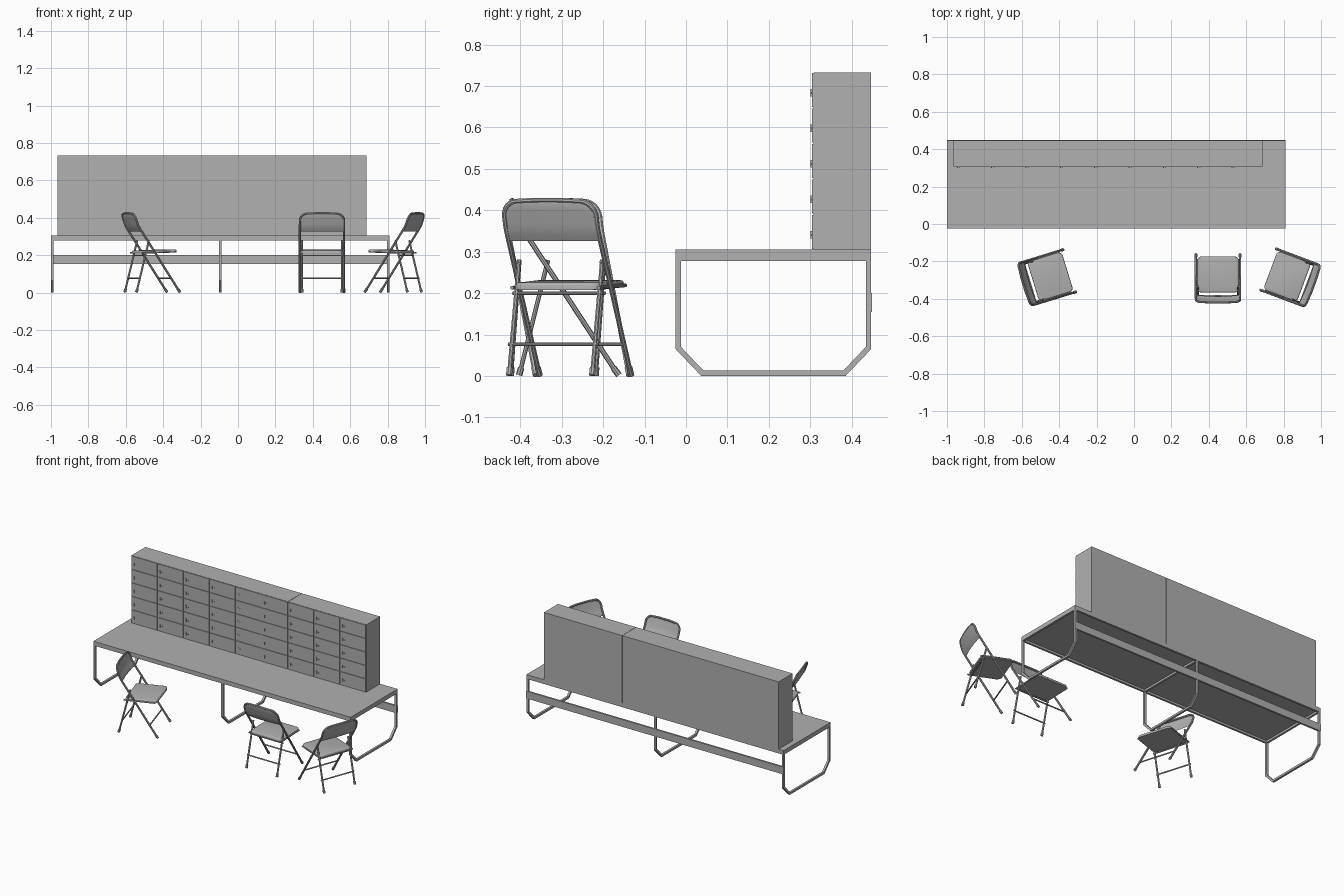
import bpy, bmesh
from math import sin, cos, pi, radians
from mathutils import Vector, Matrix

if "Cube" in bpy.data.objects:
    bpy.data.objects.remove(bpy.data.objects["Cube"], do_unlink=True)

grey = bpy.data.materials.new("plain grey")
grey.use_nodes = True
tone = (0.44, 0.44, 0.44, 1)
grey.diffuse_color = tone
grey.node_tree.nodes["Principled BSDF"].inputs["Base Color"].default_value = tone


def add_object(name, mesh, smooth=False):
    obj = bpy.data.objects.new(name, mesh)
    bpy.context.collection.objects.link(obj)
    if not mesh.materials:
        mesh.materials.append(grey)
    if smooth:
        bpy.ops.object.select_all(action="DESELECT")
        obj.select_set(True)
        bpy.context.view_layer.objects.active = obj
        bpy.ops.object.shade_smooth_by_angle(angle=radians(40))
    return obj


def from_bmesh(name, bm, smooth=False):
    bmesh.ops.recalc_face_normals(bm, faces=bm.faces)
    mesh = bpy.data.meshes.new(name)
    bm.to_mesh(mesh)
    bm.free()
    return add_object(name, mesh, smooth)


def add_box(bm, x, y, z):
    """Box from (low, high) ranges."""
    size = Matrix.Diagonal((x[1] - x[0], y[1] - y[0], z[1] - z[0], 1))
    mid = Matrix.Translation((sum(x) / 2, sum(y) / 2, sum(z) / 2))
    return bmesh.ops.create_cube(bm, size=1, matrix=mid @ size)["verts"]


def box(name, x, y, z):
    bm = bmesh.new()
    add_box(bm, x, y, z)
    return from_bmesh(name, bm)


def tube(name, paths, radius):
    """Round tubes along point lists, turned into a mesh."""
    curve = bpy.data.curves.new(name, "CURVE")
    curve.dimensions = "3D"
    curve.bevel_depth = radius
    curve.bevel_resolution = 2
    curve.use_fill_caps = True
    for path in paths:
        spline = curve.splines.new("POLY")
        spline.points.add(len(path) - 1)
        for point, co in zip(spline.points, path):
            point.co = (*co, 1)
    temp = bpy.data.objects.new(name, curve)
    bpy.context.collection.objects.link(temp)
    graph = bpy.context.evaluated_depsgraph_get()
    mesh = bpy.data.meshes.new_from_object(temp.evaluated_get(graph))
    bpy.data.objects.remove(temp, do_unlink=True)
    mesh.materials.clear()
    return add_object(name, mesh, True)


# Table: slab, under rails, back panel
X0, X1, Y0, Y1 = -1.0, 0.81, -0.025, 0.447
TUBE = 0.013
box("table_top", (X0, X1), (Y0, Y1), (0.291, 0.305))
box("front_rail", (X0, X1), (Y0, Y0 + TUBE), (0.278, 0.291))
box("back_rail", (X0, X1), (Y1 - TUBE, Y1), (0.278, 0.291))
box("modesty_panel", (X0, X1), (Y1 - 0.01, Y1 + 0.002), (0.154, 0.2))

# Leg loops: square tube with chamfered lower corners
outline = [Vector(p) for p in ((Y0, 0.291), (Y0, 0.065), (Y0 + 0.062, 0),
                               (Y1 - 0.062, 0), (Y1, 0.065), (Y1, 0.291))]


def inset(points, amount):
    result = []
    for i, p in enumerate(points):
        a = (p - points[i - 1]).normalized()
        b = (points[(i + 1) % len(points)] - p).normalized()
        na, nb = Vector((-a.y, a.x)), Vector((-b.y, b.x))
        result.append(p + (na + nb) * amount / (1 + na.dot(nb)))
    return result


for name, x in (("right_legs", X0), ("middle_legs", -0.101), ("left_legs", X1 - TUBE)):
    bm = bmesh.new()
    rings = [[bm.verts.new((x + dx, p.x, p.y)) for p in ring]
             for dx, ring in ((0, outline), (TUBE, outline),
                              (TUBE, inset(outline, TUBE)), (0, inset(outline, TUBE)))]
    for k in range(4):
        r, s = rings[k], rings[(k + 1) % 4]
        for i in range(6):
            j = (i + 1) % 6
            bm.faces.new((r[i], r[j], s[j], s[i]))
    from_bmesh(name, bm)

# Cabinets: two bodies, a grid of doors and small pulls
CX, CZ, COLS, ROWS = -0.965, 0.305, 9, 5
W, H = 1.652 / COLS, 0.428 / ROWS
SPLIT = CX + 6 * W
for name, lo, hi in (("right_cabinet", CX, SPLIT - 0.001),
                     ("left_cabinet", SPLIT + 0.001, CX + COLS * W)):
    box(name, (lo, hi), (0.308, Y1), (CZ, CZ + ROWS * H))
doors, pulls = bmesh.new(), bmesh.new()
for c in range(COLS):
    for r in range(ROWS):
        x, z = CX + c * W, CZ + r * H
        gap = 0.0015
        add_box(doors, (x + gap, x + W - gap), (0.304, 0.308), (z + gap, z + H - gap))
        add_box(pulls, (x + 0.018, x + 0.023), (0.3, 0.304), (z + 0.027, z + 0.045))
        add_box(pulls, (x + 0.03, x + 0.036), (0.302, 0.304), (z + 0.033, z + 0.038))
from_bmesh("cabinet_doors", doors)
from_bmesh("door_pulls", pulls)


# Folding chair, facing +y about its own origin
def frame_y(z):
    return 0.124 - 0.655 * z if z < 0.355 else max(-0.1085 - 0.35 * (z - 0.355), -0.131)


def chair_parts():
    parts = []
    # Bent main frame from front foot over the back to the other foot
    half = [(0.118, frame_y(z), z) for z in (0.006, 0.2, 0.34, 0.36, 0.385)]
    for i in range(1, 7):
        a = i / 6 * pi / 2
        z = 0.385 + 0.037 * sin(a)
        half.append((0.081 + 0.037 * cos(a), frame_y(z), z))
    half.append((0.04, -0.134, 0.424))
    frame = half + [(-x, y, z) for x, y, z in reversed(half)]
    parts.append(tube("chair_frame", [frame], 0.0062))

    # Rear legs, cross bars, seat hinges and feet
    rear = lambda z: -0.117 + 0.25 * z
    parts.append(tube("rear_legs", [[(s * 0.107, rear(0.006), 0.006),
                                     (s * 0.107, rear(0.28), 0.28)] for s in (-1, 1)], 0.0055))
    bars = [[(-0.116, f(z), z), (0.116, f(z), z)]
            for f, z in ((frame_y, 0.077), (rear, 0.077), (rear, 0.2))]
    bars += [[(s * 0.103, rear(0.275), 0.275), (s * 0.12, frame_y(0.275), 0.275)] for s in (-1, 1)]
    parts.append(tube("cross_bars", bars, 0.0042))
    feet = [[(s * x, f(0), 0.002), (s * x, f(0.02), 0.02)]
            for s in (-1, 1) for x, f in ((0.118, frame_y), (0.107, rear))]
    parts.append(tube("feet", feet, 0.0078))
    sides = [[(s * 0.112, -0.085, 0.213), (s * 0.112, 0.1, 0.219)] for s in (-1, 1)]
    parts.append(tube("seat_rails", sides, 0.0045))

    # Seat pan with rounded corners and a soft top edge
    bm = bmesh.new()
    add_box(bm, (-0.11, 0.11), (-0.08, 0.112), (-0.008, 0.009))
    upright = [e for e in bm.edges if abs(e.verts[0].co.z - e.verts[1].co.z) > 0.01]
    bmesh.ops.bevel(bm, geom=upright, offset=0.022, segments=5, profile=0.5, affect="EDGES")
    rim = [e for e in bm.edges if all(v.co.z > 0.008 for v in e.verts)]
    bmesh.ops.bevel(bm, geom=rim, offset=0.007, segments=3, profile=0.5, affect="EDGES")
    bm.transform(Matrix.Translation((0, 0, 0.219)) @ Matrix.Rotation(radians(2), 4, "X"))
    parts.append(from_bmesh("seat", bm, True))

    # Bowed back panel that follows the frame
    bm = bmesh.new()
    bmesh.ops.create_grid(bm, x_segments=16, y_segments=6, size=1)
    for v in bm.verts:
        u, t = v.co.x, (v.co.y + 1) / 2
        top = 0.421 - 0.024 * max(0, (abs(u) - 0.72) / 0.28) ** 2
        z = 0.332 + t * (top - 0.332)
        v.co = (u * 0.116, frame_y(z) - 0.007 * (1 - u * u), z)
    bmesh.ops.solidify(bm, geom=bm.faces[:], thickness=0.006)
    parts.append(from_bmesh("back_panel", bm, True))
    return parts


# Place three chairs that share the same meshes
places = (("middle_chair", 0.449, 0), ("right_chair", -0.4625, -73), ("left_chair", 0.834, 69.5))
originals = chair_parts()
for n, (label, x, turn) in enumerate(places):
    for part in originals:
        obj = part if n == 0 else part.copy()
        if n:
            bpy.context.collection.objects.link(obj)
            obj.name = label + "_" + part.name.replace("middle_chair_", "")
        else:
            obj.name = label + "_" + part.name
        obj.location = (x, -0.286, 0)
        obj.rotation_euler = (0, 0, radians(turn))
